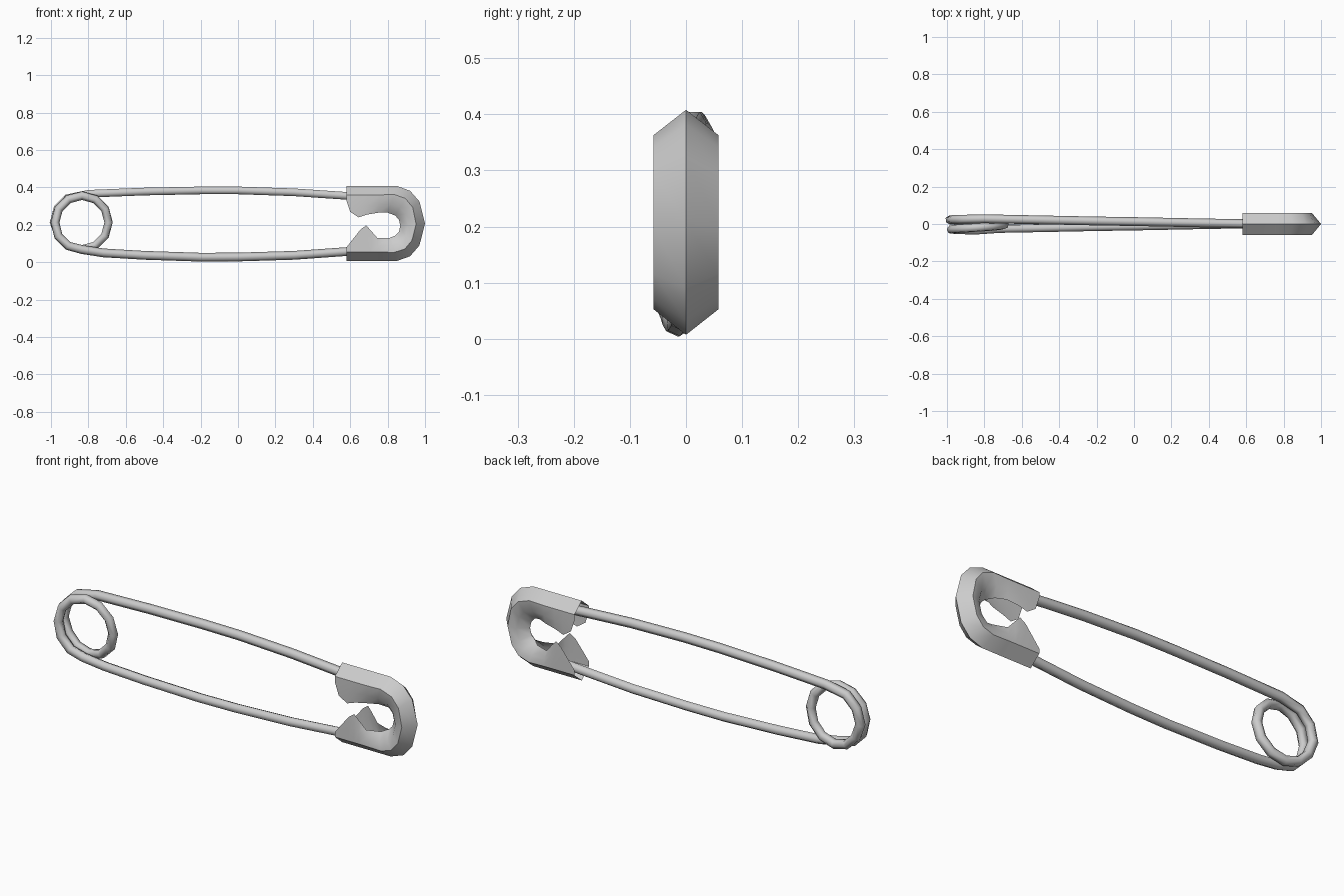
import bpy, math

# --- Spring wire: top arm, coil of one and a half turns, bottom arm ---
CX, CZ, R, WIRE = -0.835, 0.213, 0.143, 0.0235
path = [(0.76, 0.002, 0.345), (0.58, 0.002, 0.355), (0.3, 0.007, 0.374),
        (0.0, 0.013, 0.384), (-0.2, 0.016, 0.384), (-0.5, 0.022, 0.378),
        (-0.8, 0.028, 0.366)]
STEPS = 18
for i in range(1, STEPS + 1):
    a = math.radians(90 + 30 * i)
    t = i / STEPS
    # ease the helix so each pass lies nearly flat
    y = 0.03 * math.cos(math.pi * t) - 0.004
    rad = R + (0.008 if i < 4 else 0.002 if i > 15 else 0)
    path.append((CX + rad * math.cos(a), y, CZ + rad * math.sin(a)))
path += [(-0.72, -0.026, 0.05), (-0.5, -0.022, 0.037), (-0.2, -0.016, 0.027),
         (0.0, -0.013, 0.028), (0.3, -0.007, 0.037), (0.58, -0.002, 0.057),
         (0.74, -0.002, 0.07)]

cu = bpy.data.curves.new("wire", 'CURVE')
cu.dimensions = '3D'
cu.bevel_depth = WIRE
cu.bevel_resolution = 1
cu.use_fill_caps = True
sp = cu.splines.new('POLY')
sp.points.add(len(path) - 1)
for p, co in zip(sp.points, path):
    p.co = (*co, 1)
sp.use_smooth = True
bpy.context.collection.objects.link(bpy.data.objects.new("spring_wire", cu))

# --- Clasp: folded sheet lofted along a C, open towards the inside at both arms ---
# stations: outer x, outer z, inner x, inner z, half width of the inner edge
stations = [
    (0.58, 0.408, 0.58, 0.33, 0.058), (0.60, 0.408, 0.60, 0.27, 0.057),
    (0.645, 0.408, 0.645, 0.24, 0.055), (0.695, 0.408, 0.69, 0.255, 0.052),
    (0.76, 0.408, 0.75, 0.265, 0.045), (0.85, 0.408, 0.80, 0.265, 0.022),
    (0.92, 0.382, 0.84, 0.25, 0.0), (0.97, 0.325, 0.86, 0.228, 0.0),
    (1.0, 0.207, 0.868, 0.195, 0.0), (0.97, 0.09, 0.86, 0.162, 0.0),
    (0.92, 0.032, 0.84, 0.142, 0.0), (0.85, 0.007, 0.81, 0.13, 0.022),
    (0.76, 0.007, 0.745, 0.13, 0.045), (0.715, 0.007, 0.71, 0.17, 0.052),
    (0.685, 0.007, 0.685, 0.197, 0.055), (0.65, 0.007, 0.655, 0.175, 0.057),
    (0.58, 0.007, 0.58, 0.08, 0.058)]
HALF = 0.058
verts, faces = [], []
for ox, oz, ix, iz, w in stations:
    length = math.hypot(ix - ox, iz - oz)
    s = 0.048 / length
    half = [(1, w), (max(0.68, s + 0.05), HALF - (HALF - w) * 0.15), (s, HALF)]
    ring = half + [(0, 0)] + [(t, -y) for t, y in reversed(half)]
    verts += [(ox + (ix - ox) * t, -y, oz + (iz - oz) * t) for t, y in ring]
N = 7
for i in range(len(stations) - 1):
    for j in range(N - 1):
        a = i * N + j
        faces.append((a, a + 1, a + N + 1, a + N))
me = bpy.data.meshes.new("clasp")
me.from_pydata(verts, [], faces)
ob = bpy.data.objects.new("clasp", me)
bpy.context.collection.objects.link(ob)
bpy.context.view_layer.objects.active = ob
ob.select_set(True)
bpy.ops.object.mode_set(mode='EDIT')
bpy.ops.mesh.select_all(action='SELECT')
bpy.ops.mesh.remove_doubles(threshold=0.0005)
bpy.ops.mesh.normals_make_consistent(inside=False)
bpy.ops.object.mode_set(mode='OBJECT')
bpy.ops.object.shade_smooth_by_angle(angle=math.radians(40))
